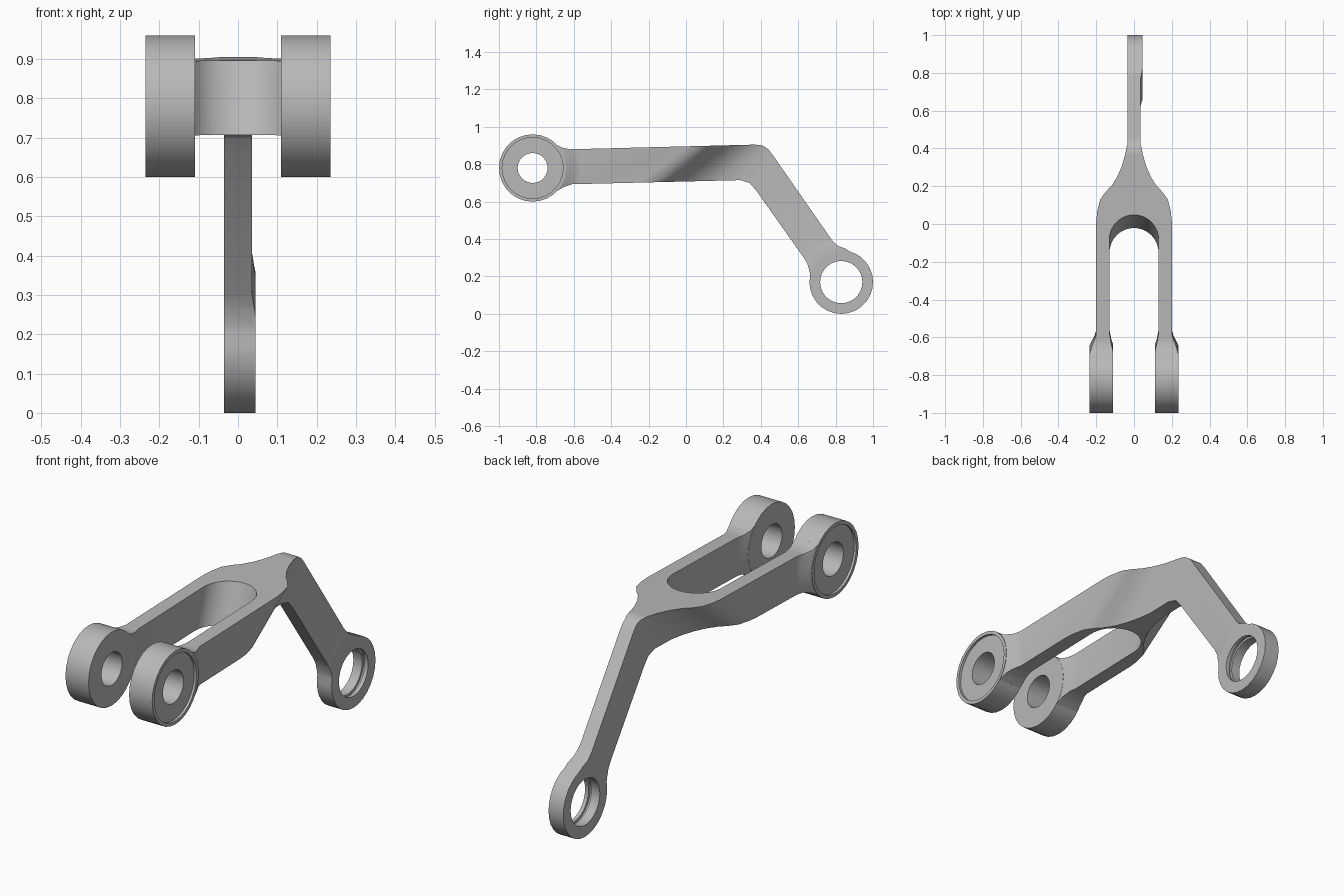
import bpy, bmesh
from math import sin, cos, pi
from mathutils import Vector

if "Cube" in bpy.data.objects:
    bpy.data.objects.remove(bpy.data.objects["Cube"], do_unlink=True)

grey = bpy.data.materials.new("satin grey")
grey.use_nodes = True
grey.diffuse_color = (0.48, 0.48, 0.48, 1)
grey.node_tree.nodes["Principled BSDF"].inputs["Base Color"].default_value = (0.48, 0.48, 0.48, 1)


def finish(name, bm):
    bmesh.ops.recalc_face_normals(bm, faces=bm.faces)
    me = bpy.data.meshes.new(name)
    bm.to_mesh(me)
    bm.free()
    me.materials.append(grey)
    ob = bpy.data.objects.new(name, me)
    bpy.context.collection.objects.link(ob)
    return ob


def prism(name, points, vector):
    """Extrude a closed outline along a vector."""
    bm = bmesh.new()
    face = bm.faces.new([bm.verts.new(p) for p in points])
    ext = bmesh.ops.extrude_face_region(bm, geom=[face], use_keep_orig=True)
    new = [g for g in ext["geom"] if isinstance(g, bmesh.types.BMVert)]
    bmesh.ops.translate(bm, verts=new, vec=Vector(vector))
    return finish(name, bm)


def lathe(name, profile, centre, side=1, segments=28):
    """Turn (x, radius) points about an axis along x; side=-1 mirrors in x."""
    bm = bmesh.new()
    rings = []
    for x, r in profile:
        rings.append([bm.verts.new((side * x, centre[0] + r * cos(2 * pi * i / segments),
                                    centre[1] + r * sin(2 * pi * i / segments)))
                      for i in range(segments)])
    for a, b in zip(rings, rings[1:]):
        for i in range(segments):
            j = (i + 1) % segments
            bm.faces.new((a[i], a[j], b[j], b[i]))
    bm.faces.new(rings[0])
    bm.faces.new(rings[-1])
    return finish(name, bm)


def combine(target, other, operation):
    """Apply an exact boolean and discard the helper."""
    mod = target.modifiers.new("bool", "BOOLEAN")
    mod.operation = operation
    mod.solver = "EXACT"
    mod.object = other
    bpy.context.view_layer.objects.active = target
    bpy.ops.object.modifier_apply(modifier=mod.name)
    bpy.data.objects.remove(other, do_unlink=True)


FRONT = (-0.82, 0.78)
REAR = (0.83, 0.17)

# Side outline (y, z) of arm and bent leg, with fillets into both eyes
SIDE = [(-0.72, 0.90), (-0.69, 0.903), (-0.66, 0.888), (-0.62, 0.88),
        (0.37, 0.905), (0.41, 0.9), (0.44, 0.88), (0.46, 0.855),
        (0.78, 0.395), (0.81, 0.365), (0.85, 0.35), (0.895, 0.322),
        REAR, (0.667, 0.18), (0.662, 0.22), (0.65, 0.265), (0.63, 0.30),
        (0.375, 0.66), (0.34, 0.70), (0.29, 0.715), (-0.61, 0.693),
        (-0.65, 0.68), (-0.69, 0.657), (-0.72, 0.66)]


def side_prism(name):
    return prism(name, [(-0.4, y, z) for y, z in SIDE], (0.8, 0, 0))


def slanted_plan(name, outline, slope):
    """Plan outline given at z = 0.9, extruded along a slant in y."""
    low, height = -0.2, 1.4
    pts = [(x, y + slope * (low - 0.9), low) for x, y in outline]
    return prism(name, pts, (0, slope * height, height))


# Fork body: side outline limited to the necked plan, then slotted
half = [(0.2, -2), (0.2, 0.02), (0.195, 0.07), (0.18, 0.13), (0.15, 0.17), (0.12, 0.2),
        (0.09, 0.245), (0.065, 0.3), (0.047, 0.36), (0.035, 0.43), (0.035, 4)]
link = side_prism("fork_link")
neck = slanted_plan("neck_plan", half + [(-x, y) for x, y in reversed(half)], 1.42)
combine(link, neck, "INTERSECT")
arch = [(0.13 * cos(pi * i / 20), -0.08 + 0.13 * sin(pi * i / 20)) for i in range(21)]
combine(link, slanted_plan("slot", [(0.13, -2)] + arch + [(-0.13, -2)], 0.37), "DIFFERENCE")

# Front eyes: flared fillet, boss, bore and shallow outer recess
for side in (1, -1):
    flare = lathe("flare", [(0.11, 0.175), (0.113, 0.19), (0.12, 0.21), (0.13, 0.26),
                            (0.20, 0.26), (0.207, 0.235), (0.222, 0.205), (0.235, 0.175)],
                  FRONT, side)
    combine(flare, side_prism("flare_limit"), "INTERSECT")
    combine(link, flare, "UNION")
    combine(link, lathe("boss", [(0.11, 0.18), (0.235, 0.18)], FRONT, side), "UNION")
    combine(link, lathe("bore", [(0.05, 0.08), (0.223, 0.08), (0.223, 0.163), (0.3, 0.163)],
                        FRONT, side), "DIFFERENCE")

# Rear eye: blend, ring, and bore with a retaining groove
blend = lathe("blend", [(-0.03, 0.25), (0.035, 0.25), (0.04, 0.215), (0.045, 0.185)], REAR)
combine(blend, side_prism("blend_limit"), "INTERSECT")
combine(link, blend, "UNION")
combine(link, lathe("ring", [(-0.035, 0.17), (0.045, 0.17)], REAR), "UNION")
combine(link, lathe("ring_bore", [(-0.2, 0.113), (0.012, 0.113), (0.012, 0.125),
                                  (0.026, 0.125), (0.026, 0.113), (0.2, 0.113)], REAR),
        "DIFFERENCE")

bpy.ops.object.select_all(action="DESELECT")
link.select_set(True)
bpy.context.view_layer.objects.active = link
bpy.ops.object.shade_smooth_by_angle(angle=0.52)
